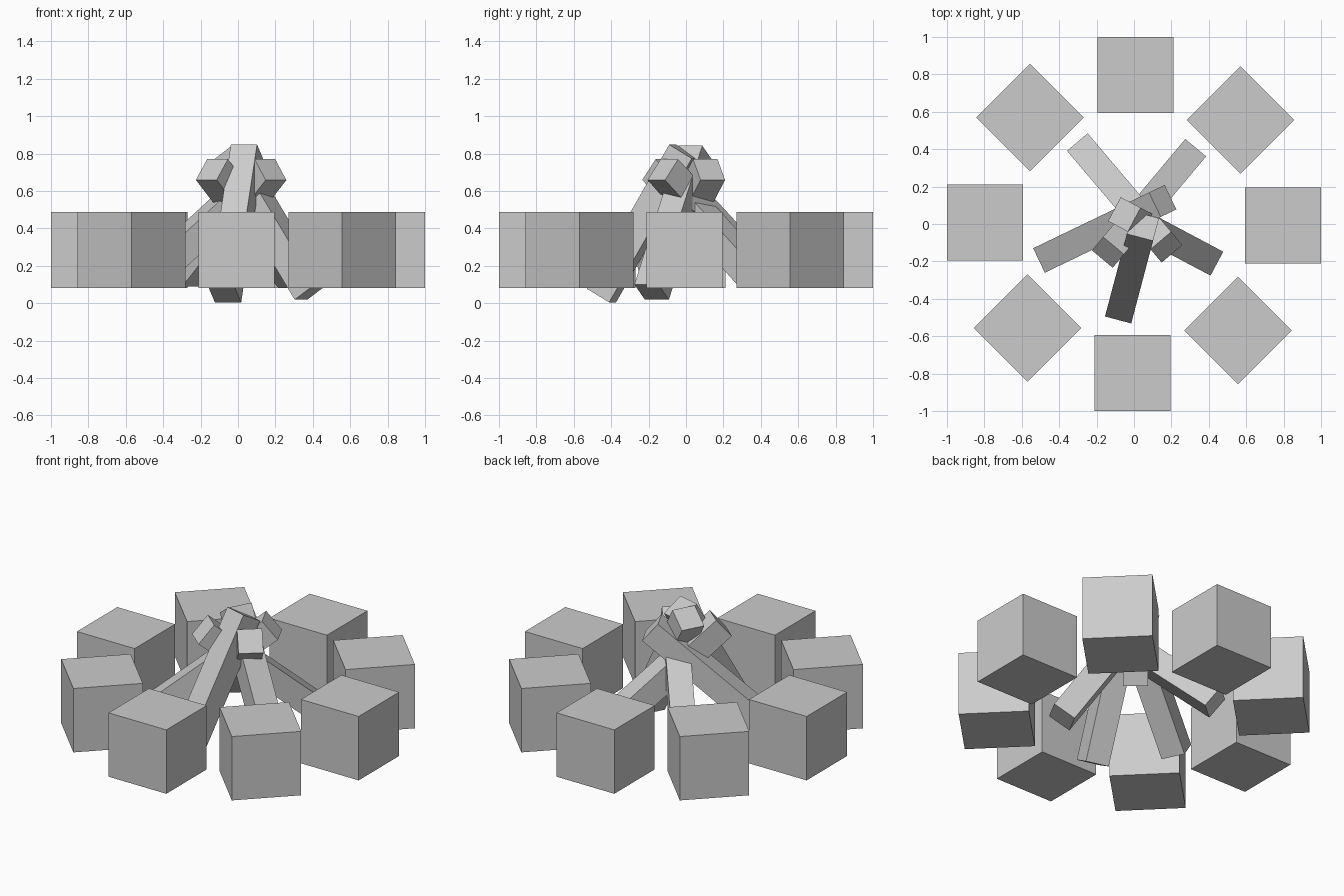
import bpy
from math import radians, sin, cos
from mathutils import Vector, Matrix

if "Cube" in bpy.data.objects:
    bpy.data.objects.remove(bpy.data.objects["Cube"])


def box(name, size, loc, rot):
    bpy.ops.mesh.primitive_cube_add(size=1, location=loc, rotation=rot)
    ob = bpy.context.object
    ob.name = name
    ob.data.transform(Matrix.Diagonal((*size, 1)))
    return ob


# Ring of eight stone blocks around the fire
STONE = 0.407
for i in range(8):
    a = radians(45 * i)
    centre = Matrix.Rotation(a, 3, 'Z') @ Vector((0.796, -0.009, 0.285))
    box(f"ring_stone_{i + 1}", (STONE, STONE, STONE), centre, (0, 0, a))

# Leaning square logs: foot (outer edge x, y), heading, slope, top height
LENGTH, WIDTH = 0.895, 0.145
logs = [
    (-0.085, -0.513, 75.2, 59.3, 0.848),
    (0.443, -0.212, 152.0, 56.0, 0.842),
    (0.330, 0.408, 230.0, 40.2, 0.770),
    (-0.303, 0.438, -49.7, 39.5, 0.770),
    (-0.508, -0.195, 25.7, 39.8, 0.770),
]
for i, (x, y, heading, slope, top) in enumerate(logs):
    h, s = radians(heading), radians(slope)
    axis = Vector((cos(h) * cos(s), sin(h) * cos(s), sin(s)))
    under = Vector((cos(h) * sin(s), sin(h) * sin(s), -cos(s)))
    foot = Vector((x, y, top - LENGTH * sin(s)))
    centre = foot + axis * LENGTH / 2 + under * WIDTH / 2
    box(f"fire_log_{i + 1}", (LENGTH, WIDTH, WIDTH), centre, (0, -s, h))
